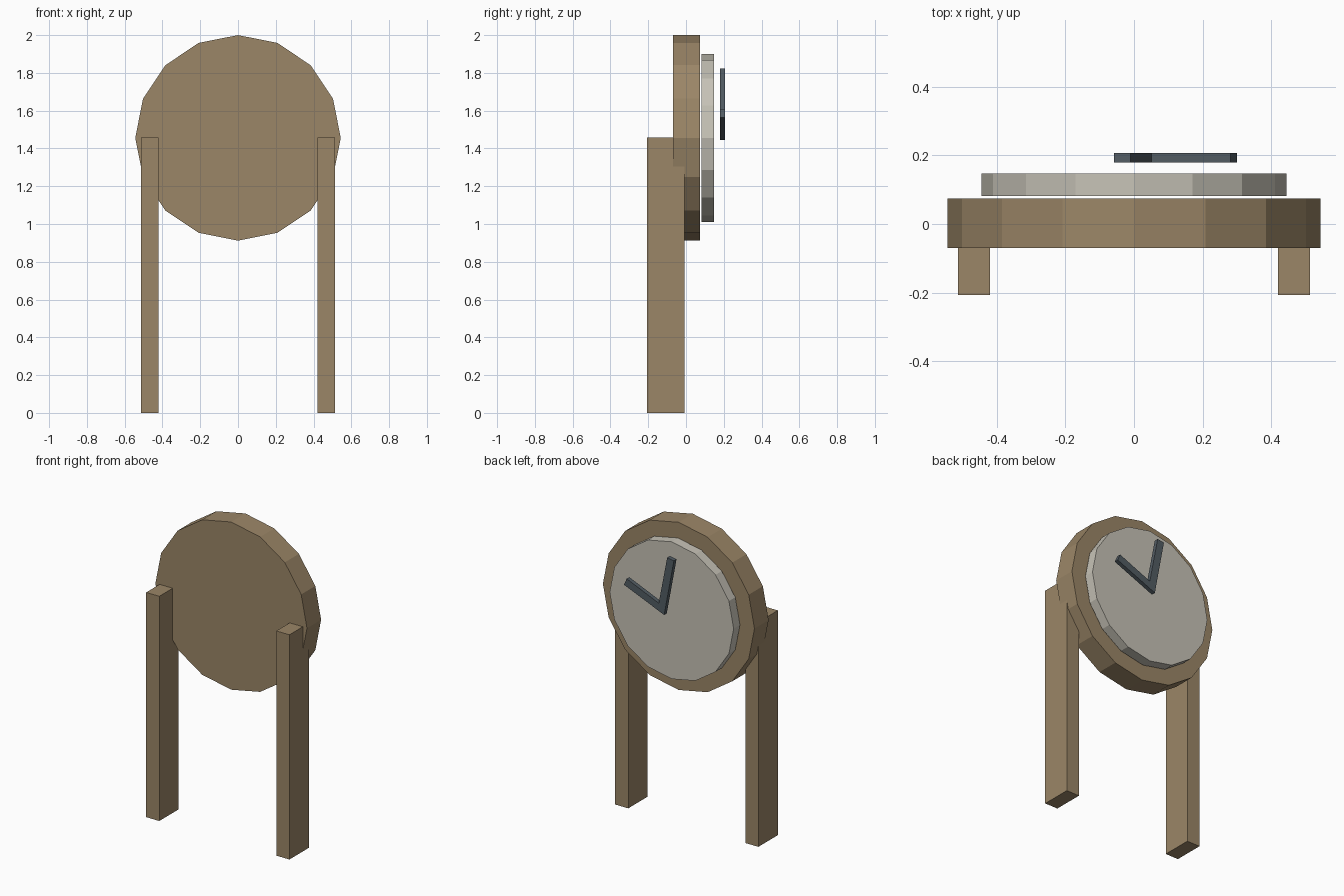
import bpy, bmesh, math

if "Cube" in bpy.data.objects:
    bpy.data.objects.remove(bpy.data.objects["Cube"])


def srgb(r, g, b):
    lin = lambda c: c / 12.92 if c <= 0.04045 else ((c + 0.055) / 1.055) ** 2.4
    return [lin(c / 255) for c in (r, g, b)] + [1.0]


def material(name, rgb):
    m = bpy.data.materials.new(name)
    m.diffuse_color = srgb(*rgb)
    m.use_nodes = True
    m.node_tree.nodes["Principled BSDF"].inputs["Base Color"].default_value = m.diffuse_color
    return m


wood = material("weathered_wood", (155, 134, 103))
pale = material("pale_face", (198, 194, 182))
dark = material("dark_metal", (82, 92, 99))


def slab(name, outline, y0, y1, mat):
    """Extrude an x-z outline from y0 to y1."""
    bm = bmesh.new()
    face = bm.faces.new([bm.verts.new((x, y0, z)) for x, z in outline])
    ext = bmesh.ops.extrude_face_region(bm, geom=[face])["geom"]
    verts = [v for v in ext if isinstance(v, bmesh.types.BMVert)]
    bmesh.ops.translate(bm, verts=verts, vec=(0, y1 - y0, 0))
    bmesh.ops.recalc_face_normals(bm, faces=bm.faces)
    mesh = bpy.data.meshes.new(name)
    bm.to_mesh(mesh)
    bm.free()
    mesh.materials.append(mat)
    obj = bpy.data.objects.new(name, mesh)
    bpy.context.collection.objects.link(obj)
    return obj


def ring(radius, sides=16, cz=1.456):
    return [(radius * math.sin(math.tau * i / sides),
             cz + radius * math.cos(math.tau * i / sides)) for i in range(sides)]


# Round wooden case and raised dial
slab("clock_case", ring(0.544), -0.07, 0.075, wood)
slab("clock_dial", ring(0.445), 0.082, 0.147, pale)

# Two hands joined in a V, floating in front of the dial
slab("clock_hands", [(0.012, 1.446), (0.30, 1.565), (0.281, 1.609),
                     (0.051, 1.512), (-0.01, 1.824), (-0.058, 1.816)],
     0.18, 0.207, dark)

# Two square posts
for side, name in ((-1, "left_post"), (1, "right_post")):
    a, b = side * 0.42, side * 0.514
    slab(name, [(a, 0), (b, 0), (b, 1.458), (a, 1.458)], -0.207, -0.008, wood)
